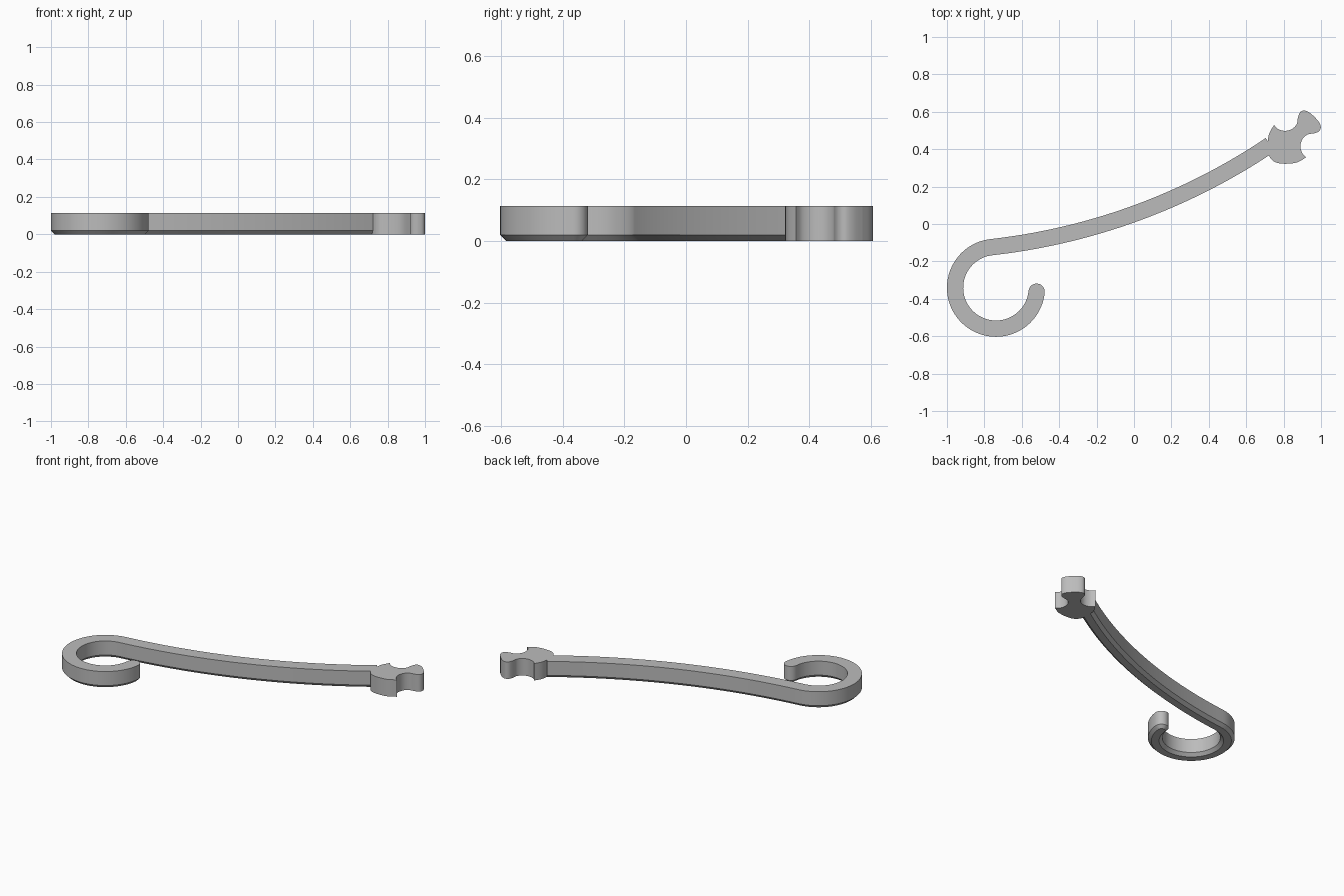
import bpy, bmesh
from math import sin, cos, radians
from mathutils import Vector
from mathutils.geometry import interpolate_bezier

cube = bpy.data.objects.get("Cube")
if cube:
    bpy.data.objects.remove(cube, do_unlink=True)

HEIGHT, HALF, CHAMFER = 0.113, 0.0435, 0.02

grey = bpy.data.materials.new("plain grey")
grey.use_nodes = True
GREY = (0.5, 0.5, 0.5, 1)
grey.diffuse_color = GREY
grey.node_tree.nodes["Principled BSDF"].inputs["Base Color"].default_value = GREY


def loft(name, layers):
    """Solid from matching outlines, given as (z, points), bottom to top."""
    bm = bmesh.new()
    rings = [[bm.verts.new((p.x, p.y, z)) for p in pts] for z, pts in layers]
    for low, high in zip(rings, rings[1:]):
        for i in range(len(low)):
            bm.faces.new((low[i - 1], low[i], high[i], high[i - 1]))
    bm.faces.new(rings[0])
    bm.faces.new(rings[-1])
    bmesh.ops.recalc_face_normals(bm, faces=bm.faces)
    mesh = bpy.data.meshes.new(name)
    bm.to_mesh(mesh)
    bm.free()
    mesh.materials.append(grey)
    obj = bpy.data.objects.new(name, mesh)
    bpy.context.collection.objects.link(obj)
    bpy.ops.object.select_all(action="DESELECT")
    obj.select_set(True)
    bpy.context.view_layer.objects.active = obj
    bpy.ops.object.shade_smooth_by_angle(angle=radians(30))
    return obj


def smooth(pts, steps=6):
    """Rounded path through a few points."""
    pts = [Vector(p) for p in pts]
    ext = [pts[0]] + pts + [pts[-1]]
    out = []
    for i in range(1, len(pts)):
        a, b, c, d = ext[i - 1:i + 3]
        out += interpolate_bezier(b, b + (c - a) / 6, c - (d - b) / 6, c, steps + 1)[:-1]
    return [Vector(p[:2]) for p in out] + [pts[-1]]


def arc(centre, radius, start, end, steps):
    """Points of an arc, each with its outward direction."""
    out = []
    for i in range(steps + 1):
        a = radians(start + (end - start) * i / steps)
        d = Vector((cos(a), sin(a)))
        out.append((Vector(centre) + d * radius, d))
    return out


# Centre line: round hook, then a gently upturned arm tangent to it
JOIN, BEND, RADIUS = 96.4, 3.34, 0.2185
hook_centre = Vector((-0.738, -0.341))
hook = arc(hook_centre, RADIUS, 355 - 0.5, JOIN, 64)
join_dir = hook[-1][1]
arm = arc(hook[-1][0] + join_dir * BEND, BEND, JOIN + 180, JOIN + 207.5, 40)
line = hook + [(p, -d) for p, d in arm[1:]]


def bar_outline(half):
    tip, out = line[0]
    forward = Vector((-out.y, out.x))
    cap = [tip + (out * cos(a) + forward * sin(a)) * half
           for a in (radians(15 * i) for i in range(1, 12))]
    return [p - d * half for p, d in reversed(line)][:-1] + \
        [tip - out * half] + cap[::-1] + [p + d * half for p, d in line]


loft("hooked_arm", [(0, bar_outline(HALF - CHAMFER)),
                    (CHAMFER, bar_outline(HALF)),
                    (HEIGHT, bar_outline(HALF))])

# Head: half outline from back to horn to knob tip, mirrored on a diagonal
body = smooth([(0.736, 0.344), (0.72, 0.37), (0.714, 0.42),
               (0.722, 0.481), (0.749, 0.529)])
neck = smooth([(0.749, 0.529), (0.77, 0.508), (0.807, 0.498), (0.845, 0.508),
               (0.87, 0.535), (0.877, 0.572), (0.888, 0.597), (0.909, 0.607),
               (0.936, 0.597), (0.965, 0.573)])
half = body[:-1] + neck
mirrored = [Vector((p.y + 0.392, p.x - 0.392)) for p in half]
head_outline = half + mirrored[-2:0:-1]
loft("head", [(0, head_outline), (HEIGHT, head_outline)])
